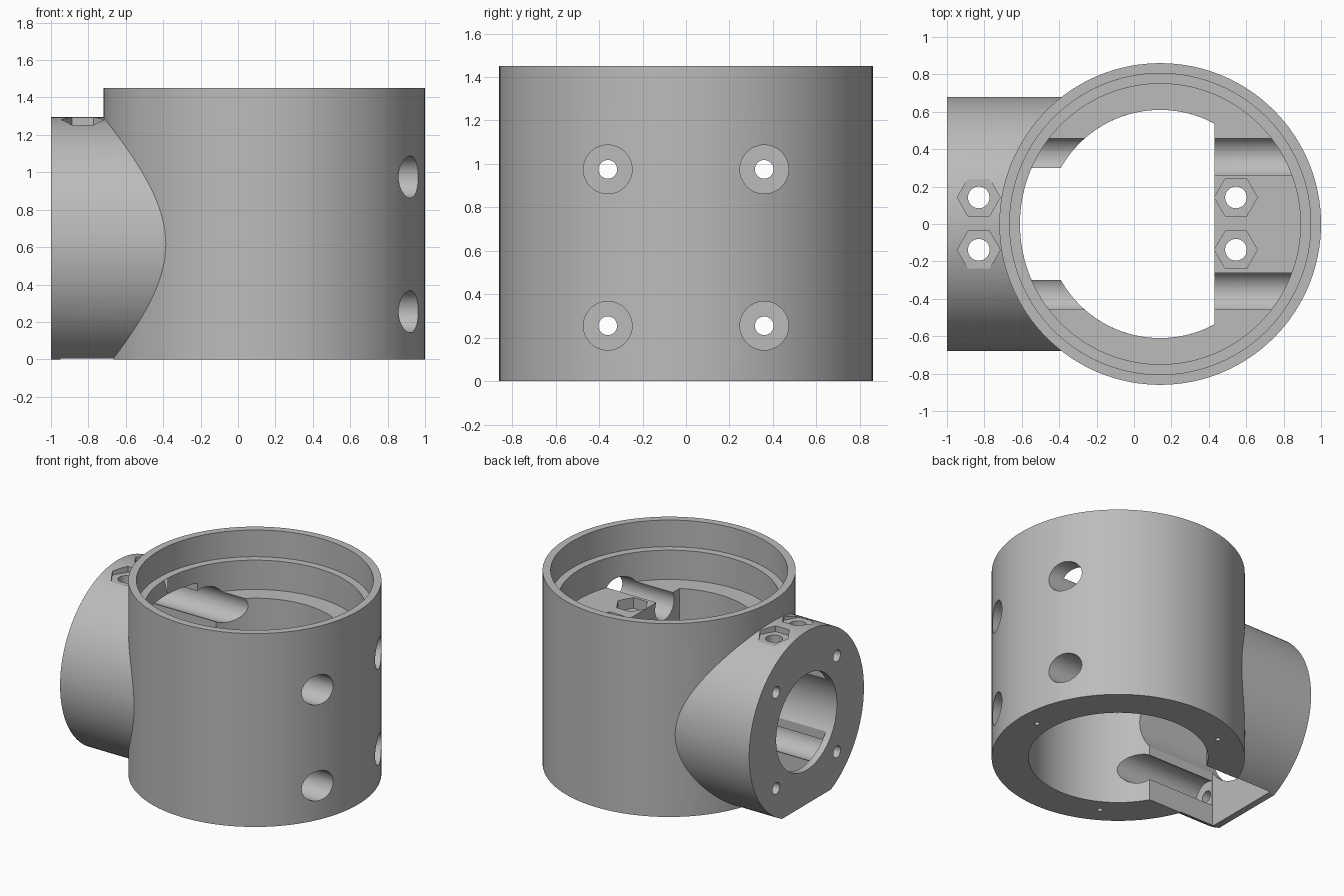
import bpy, bmesh
from math import pi, cos, sin, sqrt, acos
from mathutils import Matrix, Vector

cube = bpy.data.objects.get("Cube")
if cube:
    bpy.data.objects.remove(cube, do_unlink=True)

grey = bpy.data.materials.new("plain_grey")
grey.use_nodes = True
tone = (0.5, 0.5, 0.5, 1)
grey.diffuse_color = tone
grey.node_tree.nodes["Principled BSDF"].inputs["Base Color"].default_value = tone

CX, TOP = 0.14, 1.45        # main tube axis and height
AXIS_Z = 0.615              # side tube axis height
FLOOR = 1.03                # seat level inside the main tube
BORE, SHELF = 0.61, 0.43    # bore radius, flat face of the inner shelf


def prism(name, outline, low, high, along_x=False):
    """Extrude a closed 2D outline along z, or along x with outline (y, z)."""
    bm = bmesh.new()
    place = (lambda a, b, c: (c, a, b)) if along_x else (lambda a, b, c: (a, b, c))
    base = bm.faces.new([bm.verts.new(place(a, b, low)) for a, b in outline])
    extruded = bmesh.ops.extrude_face_region(bm, geom=[base])["geom"]
    offset = Vector(place(0, 0, high - low))
    bmesh.ops.translate(bm, vec=offset,
                        verts=[v for v in extruded if isinstance(v, bmesh.types.BMVert)])
    bmesh.ops.recalc_face_normals(bm, faces=bm.faces)
    mesh = bpy.data.meshes.new(name)
    bm.to_mesh(mesh)
    bm.free()
    mesh.materials.append(grey)
    obj = bpy.data.objects.new(name, mesh)
    bpy.context.collection.objects.link(obj)
    return obj


def circle(a, b, radius, sides=96, start=0.0, sweep=2 * pi):
    closed = sweep > 6.28
    steps = sides if closed else sides - 1
    return [(a + radius * cos(start + sweep * i / steps),
             b + radius * sin(start + sweep * i / steps)) for i in range(sides)]


def rectangle(a0, a1, b0, b1):
    return [(a0, b0), (a1, b0), (a1, b1), (a0, b1)]


def combine(target, tool, operation="DIFFERENCE"):
    """Apply a boolean and discard its helper."""
    tool.hide_render = True
    mod = target.modifiers.new("shape", "BOOLEAN")
    mod.operation = operation
    mod.solver = "EXACT"
    mod.object = tool
    bpy.context.view_layer.objects.active = target
    bpy.ops.object.modifier_apply(modifier=mod.name)
    bpy.data.objects.remove(tool, do_unlink=True)


# Main upright tube joined with the side tube, trimmed flat underneath
body = prism("tube_housing", circle(CX, 0, 0.86, 128), 0, TOP)
side = prism("side_tube", circle(0, AXIS_Z, 0.68, 128), -1, CX, True)
combine(side, prism("trim", rectangle(-2, 2, -1, 1), -1, 0))
combine(body, side, "UNION")

# Stepped seats at the top of the main tube
combine(body, prism("upper_seat", circle(CX, 0, 0.805, 128), 1.25, 2))
combine(body, prism("lower_seat", circle(CX, 0, 0.75, 128), FLOOR, 1.5))

# Round bore below, flat-sided bore above to leave the inner shelf
combine(body, prism("lower_bore", circle(CX, 0, BORE, 128), -0.2, 0.7))
half = acos((SHELF - CX) / BORE)
combine(body, prism("shelf_bore", circle(CX, 0, BORE, 112, half, 2 * pi - 2 * half), 0.6, 1.2))

# Side tube: rectangular slot open below, and round bore through the end wall
combine(body, prism("slot", rectangle(-0.95, 0, -0.3, 0.3), -0.2, 1.13))
combine(body, prism("side_bore", circle(0, AXIS_Z, 0.36), -1.2, 0, True))

# Four long counterbored bolt holes
for y in (-0.36, 0.36):
    for z in (AXIS_Z - 0.36, AXIS_Z + 0.36):
        combine(body, prism("counterbore", circle(y, z, 0.112, 48), -0.945, 1.2, True))
        combine(body, prism("bolt_hole", circle(y, z, 0.043, 32), -1.2, 0, True))

# Hexagonal nut pockets with vertical holes
for x, pocket, bottom in ((-0.83, 1.25, 1), (0.545, 0.95, 0.5)):
    for y in (-0.138, 0.142):
        combine(body, prism("nut_pocket", circle(x, y, 0.115, 6), pocket, 1.4))
        combine(body, prism("nut_hole", circle(x, y, 0.058, 32), bottom, 1.4))

# Three small screw holes in the bottom rim
for i in range(3):
    a = 2 * pi * i / 3
    combine(body, prism("rim_hole", circle(CX + 0.72 * cos(a), 0.72 * sin(a), 0.018, 16), -0.1, 0.15))

bpy.ops.object.select_all(action="DESELECT")
body.select_set(True)
bpy.context.view_layer.objects.active = body
bpy.ops.object.shade_smooth_by_angle(angle=pi / 6)
